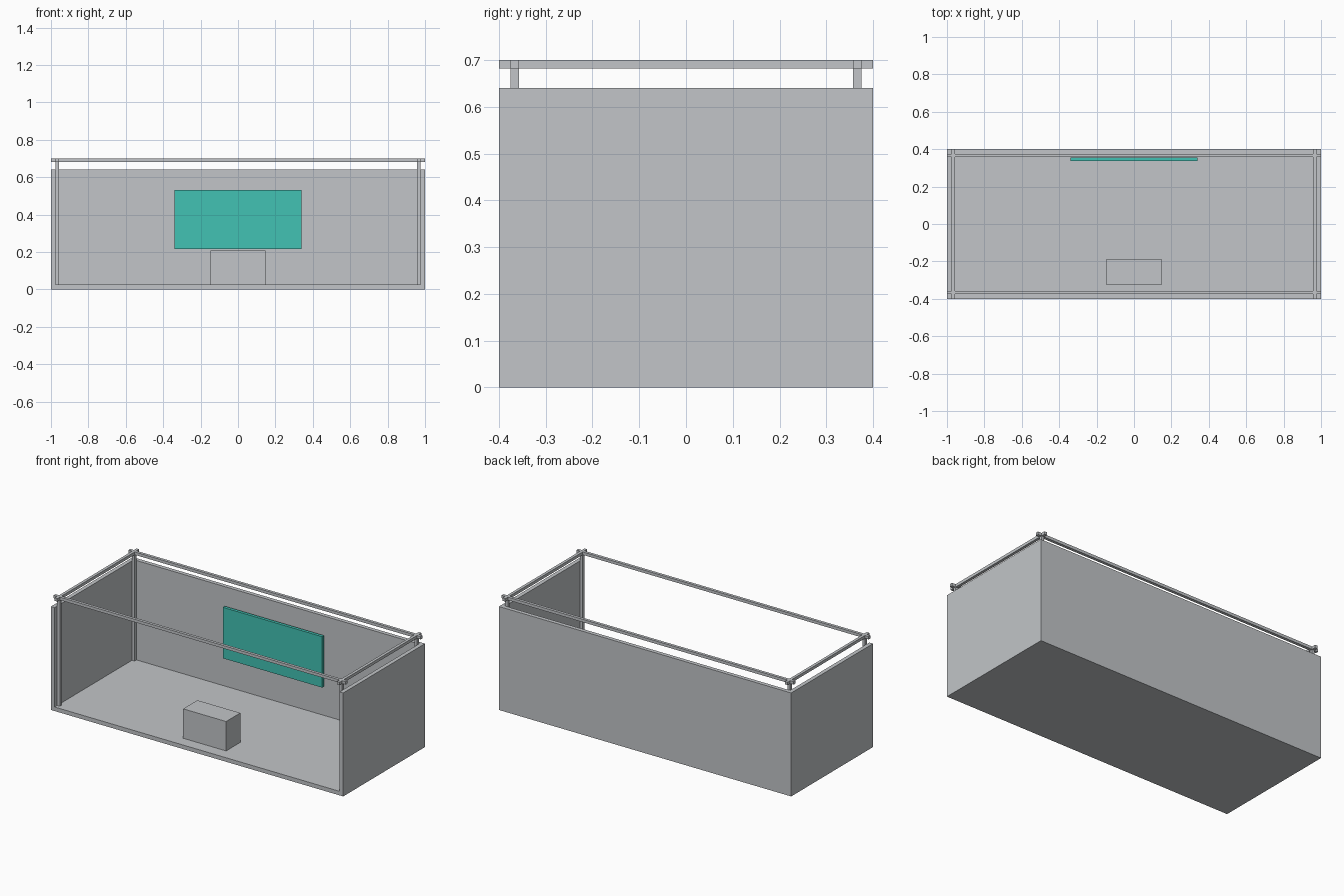
import bpy

cube = bpy.data.objects.get("Cube")
if cube:
    bpy.data.objects.remove(cube, do_unlink=True)


def material(name, colour):
    mat = bpy.data.materials.new(name)
    mat.use_nodes = True
    mat.diffuse_color = colour
    bsdf = next(n for n in mat.node_tree.nodes if n.type == "BSDF_PRINCIPLED")
    bsdf.inputs["Base Color"].default_value = colour
    return mat


grey = material("light_grey", (0.54, 0.56, 0.58, 1))
teal = material("teal", (0.054, 0.54, 0.456, 1))


def box(name, low, high, mat=grey):
    """Flat-sided box spanning two opposite corners."""
    centre = [(a + b) / 2 for a, b in zip(low, high)]
    bpy.ops.mesh.primitive_cube_add(size=1, location=centre)
    obj = bpy.context.object
    obj.name = name
    obj.scale = [b - a for a, b in zip(low, high)]
    bpy.ops.object.transform_apply(location=False, rotation=False, scale=True)
    obj.data.materials.append(mat)
    return obj


X, Y, TOP = 1.0, 0.4, 0.70     # outer half sizes and full height
WALL, WALL_TOP = 0.025, 0.64   # panel thickness and wall height
BAR = 0.018                    # truss bar width
ix, iy = X - WALL, Y - WALL    # inner faces of the walls

# Booth shell, open at the front and top
box("floor", (-ix, -Y, 0), (ix, iy, WALL))
box("back_wall", (-ix, iy, 0), (ix, Y, WALL_TOP))
for side, s in (("left", 1), ("right", -1)):
    xs = sorted((s * ix, s * X))
    box(side + "_wall", (xs[0], -Y, 0), (xs[1], Y, WALL_TOP))

    # Overhead rail running front to back
    bx = sorted((s * (ix - BAR), s * ix))
    box(side + "_rail", (bx[0], -Y, TOP - BAR), (bx[1], Y, TOP))

    # Corner posts
    for end, e in (("front", -1), ("back", 1)):
        by = sorted((e * (iy - BAR), e * iy))
        box(f"{end}_{side}_post", (bx[0], by[0], WALL), (bx[1], by[1], TOP))

# Overhead rails running side to side
for end, e in (("front", -1), ("back", 1)):
    by = sorted((e * (iy - BAR), e * iy))
    box(end + "_rail", (-X, by[0], TOP - BAR), (X, by[1], TOP))

# Display panel and counter
box("display_panel", (-0.34, 0.337, 0.215), (0.34, 0.356, 0.53), teal)
box("counter", (-0.147, -0.326, WALL), (0.147, -0.187, 0.207))
